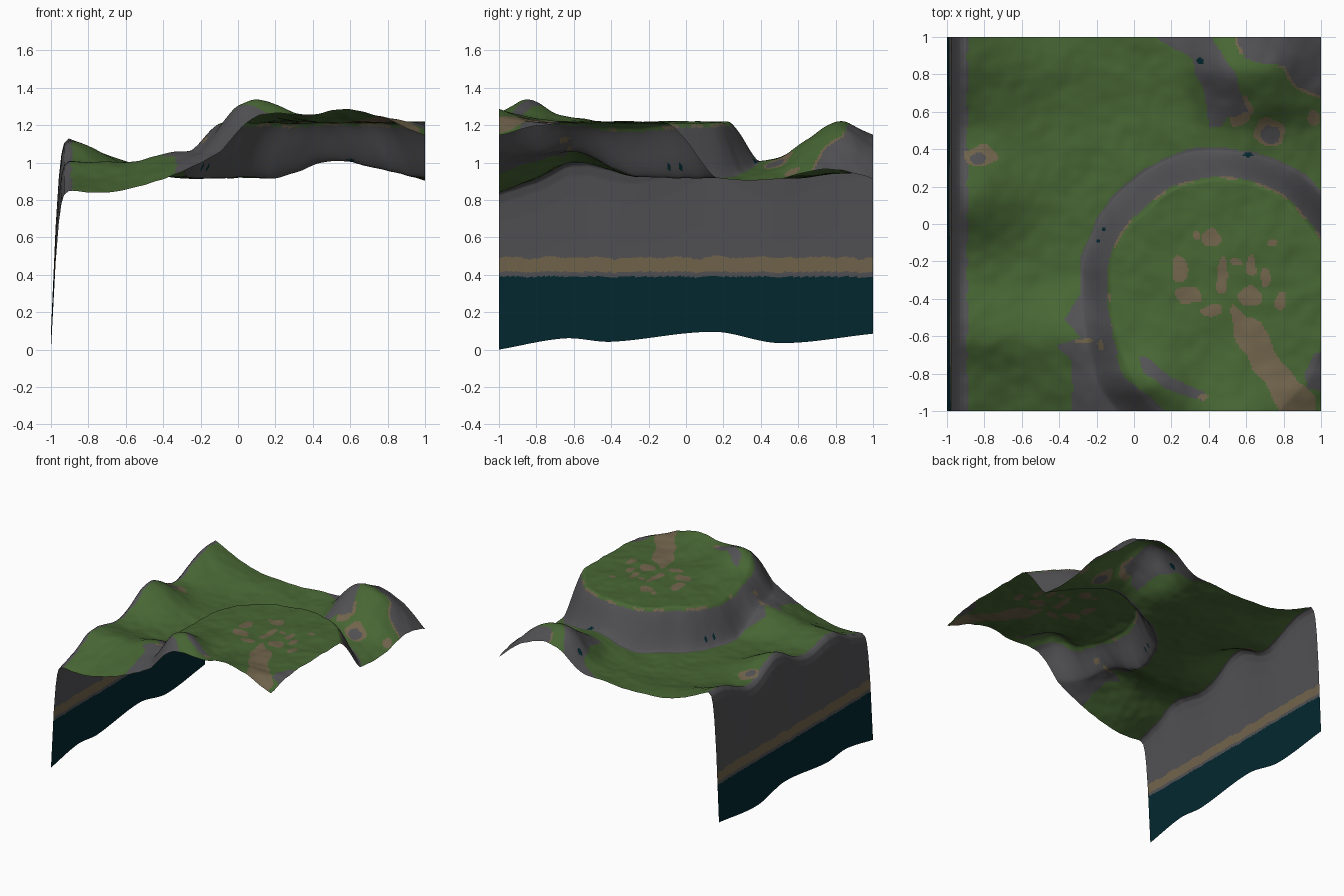
import bpy, math
from mathutils import noise, Vector

if "Cube" in bpy.data.objects:
    bpy.data.objects.remove(bpy.data.objects["Cube"])

# Palette
def mat(name, rgb):
    m = bpy.data.materials.new(name)
    m.diffuse_color = (*rgb, 1)
    m.use_nodes = True
    m.node_tree.nodes["Principled BSDF"].inputs["Base Color"].default_value = m.diffuse_color
    return m

MATS = [mat("grass_green", (.064, .133, .034)), mat("rock_grey", (.084, .082, .088)),
        mat("dirt_brown", (.165, .128, .072)), mat("deep_teal", (.001, .021, .029))]
GRASS, ROCK, DIRT, TEAL = range(4)

# Ground heights on a coarse lattice, smoothly interpolated
XS = [-.9, -.6, -.3, 0, .25, .5, .75, 1]
GROUND = [
    (-1, (.84, .855, .95, 1.1, 1.14, 1.15, 1.15, 1.14)),
    (-.8, (.91, .93, 1.02, 1.1, 1.15, 1.15, 1.15, 1.14)),
    (-.6, (1.01, 1.0, 1.065, 1.06, 1.1, 1.1, 1.1, 1.1)),
    (-.3, (.96, .94, .935, .95, 1.0, 1.0, 1.0, 1.0)),
    (0, (.99, .945, .92, .92, .95, 1.0, .97, .93)),
    (.3, (.99, .95, .92, .92, .925, 1.01, .965, .91)),
    (.5, (.99, .95, .92, .92, .935, 1.025, .995, .91)),
    (.65, (1.05, .97, .925, .925, .95, 1.11, 1.1, .95)),
    (.83, (1.11, 1.005, .955, .945, .985, 1.21, 1.17, .96)),
    (1, (1.125, 1.0, .955, .965, .985, 1.14, 1.1, .91))]
YS = [r[0] for r in GROUND]

def spline(ks, vs, t):
    n = len(ks)
    i = max(k for k in range(n - 1) if k == 0 or ks[k] <= t)
    def slope(k):
        a, b = max(k - 1, 0), min(k + 1, n - 1)
        return (vs[b] - vs[a]) / (ks[b] - ks[a])
    h = ks[i + 1] - ks[i]
    u = (t - ks[i]) / h
    return ((2*u**3 - 3*u*u + 1) * vs[i] + (u**3 - 2*u*u + u) * h * slope(i)
            + (3*u*u - 2*u**3) * vs[i + 1] + (u**3 - u*u) * h * slope(i + 1))

def wobble(x, y, f, seed=0.0):
    return noise.noise(Vector((x * f, y * f, seed)))

# Distance from the plateau centre, stretched toward the front
def plateau_radius(x, y):
    dy = y + .35
    return math.hypot(x - .46, dy * (.75 if dy < 0 else 1)) + .02 * wobble(x, y, 4, 3)

def bump(x, y, cx, cy, sx, sy):
    return math.exp(-((x - cx) / sx) ** 2 - ((y - cy) / sy) ** 2)

def height(x, y, row):
    z = spline(XS, row, x)
    t = min(max((.742 - plateau_radius(x, y)) / .157, 0), 1)
    t = .5 * t + .5 * t * t * (3 - 2 * t)
    z += (1.215 - z) * t
    z += .11 * bump(x, y, .08, -.83, .15, .13)       # front left knoll
    z += .045 * bump(x, y, .22, -.93, .12, .14)      # knoll shoulder
    z += .02 * bump(x, y, .15, -.6, .15, .15)
    z += .075 * bump(x, y, .57, -1.05, .22, .2)      # raised front lip
    z -= .035 * bump(x, y, -.12, -.35, .07, .22)     # worn west lip
    z += .13 * bump(x, y, -.88, .14, .25, .19)       # west rim hill
    return z + .011 * wobble(x, y, 5) + .005 * wobble(x, y, 13, 7)

# Painted outlines: rock faces and the dirt path
ROCKS = [
    [(-.37, -.51), (-.28, -.6), (-.41, -.65), (-.33, -.75), (-.33, -1.1), (.25, -1.1),
     (.1, -.93), (-.05, -.83), (-.1, -.7), (-.13, -.5), (-.25, -.3)],
    [(.1, 1.1), (.14, .98), (.29, .9), (.36, .75), (.4, .51), (.47, .52), (.5, .57),
     (.61, .6), (.57, .7), (.54, .82), (.48, .89), (.35, 1.1)],
    [(.55, 1.1), (.56, .97), (.6, .88), (.7, .86), (.8, .85), (.86, .75), (1.1, .64), (1.1, 1.1)],
    [(.03, -.71), (.07, -.71), (.2, -.82), (.38, -.9), (.38, -.95), (.32, -.94), (.15, -.87),
     (.05, -.79)],
    [(1.1, -.66), (.97, -.69), (.91, -.8), (.93, -.89), (1.1, -.9)]]
TONGUE = [(.52, .52), (.61, .55), (.64, .61), (.6, .7), (.5, .6)]
PATH = [(.52, -.42), (.6, -.5), (.68, -.52), (.76, -.7), (.97, -.93), (.97, -1.1),
        (.84, -1.1), (.66, -.8), (.53, -.6)]
# Spots as x, y, half width, half height
DIRT_SPOTS = [(-.82, .36, .08, .06), (.73, .49, .085, .075), (.96, .56, .035, .04),
              (.33, -.06, .03, .025), (.41, -.07, .045, .04), (.24, -.24, .035, .07),
              (.29, -.38, .07, .05), (.47, -.27, .03, .1), (.42, -.46, .06, .035),
              (.62, -.39, .07, .05), (.62, -.23, .03, .06), (.71, -.29, .03, .05),
              (.55, -.2, .03, .02), (.74, -.1, .025, .02), (.78, -.4, .03, .05)]
ROCK_SPOTS = [(-.83, .35, .045, .04), (.73, .48, .055, .05)]
FRINGE_SPOTS = [(-.26, -.62, .05, .016), (.37, -.93, .03, .018), (-.17, -.65, .012, .025)]
TEAL_SPOTS = [(.355, .87, .02, .02), (.61, .37, .025, .012), (-.19, -.09, .011, .012),
              (-.16, -.03, .01, .01)]

def inside(p, poly):
    x, y = p
    hit = False
    for (x1, y1), (x2, y2) in zip(poly, poly[1:] + poly[:1]):
        if (y1 > y) != (y2 > y) and x < (x2 - x1) * (y - y1) / (y2 - y1) + x1:
            hit = not hit
    return hit

def in_spot(p, spots):
    return any(((p[0] - a) / w) ** 2 + ((p[1] - b) / h) ** 2 < 1 for a, b, w, h in spots)

def paint(c):
    x, y, z = c
    if x < -.905:                                    # sea cliff bands
        n = .018 * wobble(0, y, 9, 2) + .008 * wobble(0, y, 23, 4)
        if z < .39 + n * .3:
            return TEAL
        return DIRT if .416 + n * .4 < z < .492 + n else ROCK
    a, b = wobble(x, y, 12, 1), wobble(x, y, 12, 5)
    p, q = (x + .022 * a, y + .022 * b), (x + .013 * a, y + .013 * b)
    if in_spot((x, y), TEAL_SPOTS):
        return TEAL
    if in_spot(p, ROCK_SPOTS):
        return ROCK
    if in_spot(p, DIRT_SPOTS + FRINGE_SPOTS) or inside(q, PATH):
        return DIRT
    if any(inside(q, poly) for poly in ROCKS):
        return ROCK
    if inside(q, TONGUE):
        return DIRT
    r = plateau_radius(x, y)
    if y > -.7 and .605 < r < .757 + .01 * wobble(x, y, 8, 6):
        return ROCK
    if y > -.7 and .593 < r <= .605 and wobble(x, y, 9, 8) > .02:
        return DIRT
    if y > .6 and inside((q[0] + .012, q[1] + .012), ROCKS[2]) and wobble(x, y, 9, 8) > -.1:
        return DIRT                                  # thin earth fringe
    return ROCK if x < -.89 + .012 * wobble(x, y, 10, 9) else GRASS

# Sheet: each row climbs the sea cliff and then runs across the land
NY, NX, NC = 220, 200, 120
CLIFF_F = [0, .55, .8, .92, .975, 1]
CLIFF_X = [-1, -.975, -.958, -.944, -.93, -.905]
BASE_Y = [-1, -.65, -.4, .15, .5, 1]
BASE_Z = [0, .06, .042, .095, .035, .085]

verts = []
for j in range(NY + 1):
    y = -1 + 2 * j / NY
    row = [spline(YS, [g[1][k] for g in GROUND], y) for k in range(len(XS))]
    rim, foot = height(-.905, y, row), max(0, spline(BASE_Y, BASE_Z, y))
    for i in range(NC):
        f = i / NC
        k = max(q for q in range(5) if CLIFF_F[q] <= f)
        u = (f - CLIFF_F[k]) / (CLIFF_F[k + 1] - CLIFF_F[k])
        x = CLIFF_X[k] + u * (CLIFF_X[k + 1] - CLIFF_X[k])
        verts.append((x, y, foot + (rim - foot) * f))
    for i in range(NX + 1):
        x = -.905 + 1.905 * i / NX
        verts.append((x, y, height(x, y, row)))

W = NC + NX + 1
faces = [(j * W + i, j * W + i + 1, (j + 1) * W + i + 1, (j + 1) * W + i)
         for j in range(NY) for i in range(W - 1)]
mesh = bpy.data.meshes.new("coastal_terrain")
mesh.from_pydata(verts, [], faces)
for m in MATS:
    mesh.materials.append(m)
for f in mesh.polygons:
    f.material_index = paint(f.center)
    f.use_smooth = True
mesh.update()
terrain = bpy.data.objects.new("coastal_terrain", mesh)
bpy.context.collection.objects.link(terrain)
